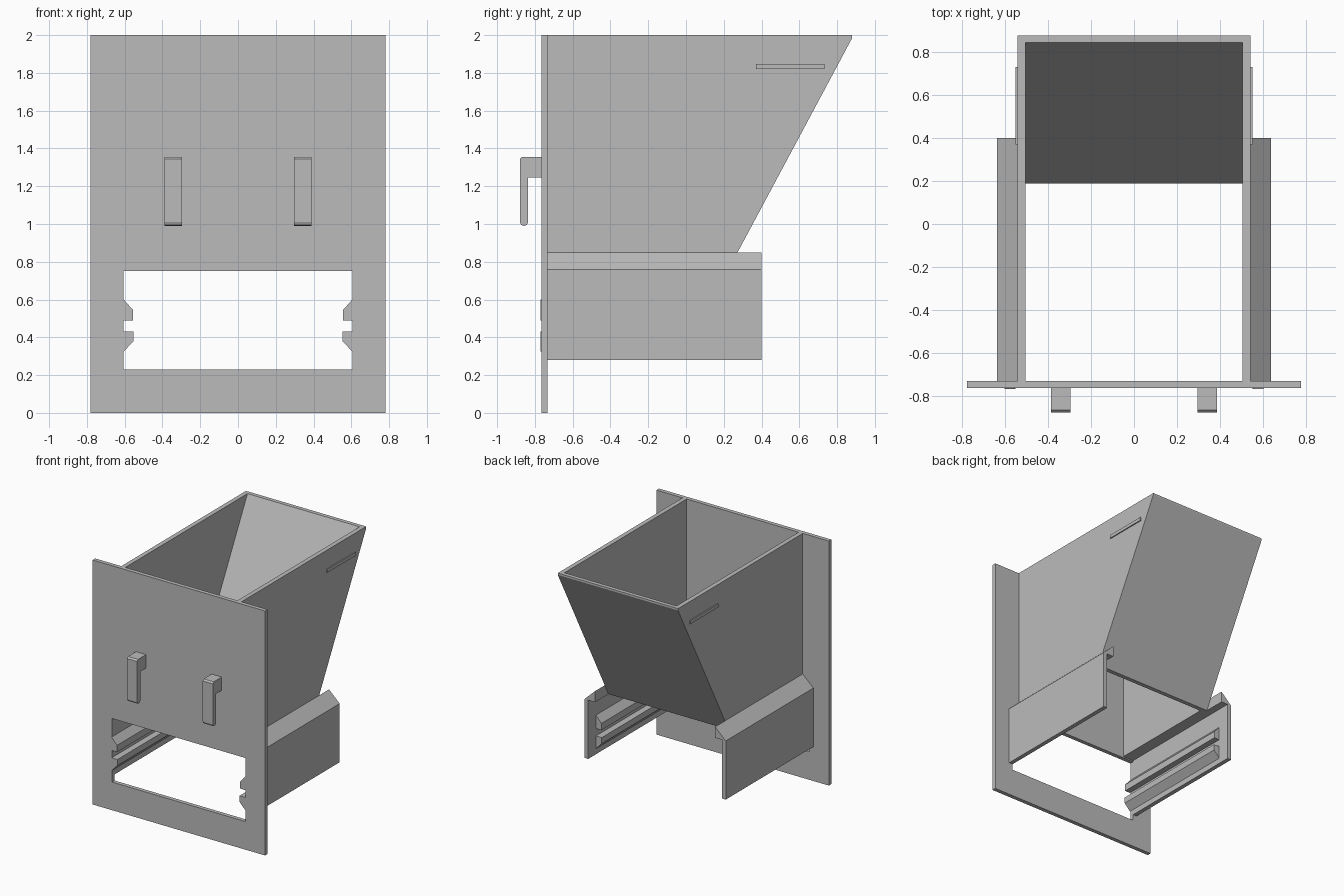
import bpy
import bmesh
from mathutils import Vector

cube = bpy.data.objects.get("Cube")
if cube:
    bpy.data.objects.remove(cube, do_unlink=True)

# Single plain grey material
GREY = (0.5, 0.5, 0.5, 1)
mat = bpy.data.materials.new("grey plastic")
mat.use_nodes = True
mat.diffuse_color = GREY
mat.node_tree.nodes["Principled BSDF"].inputs["Base Color"].default_value = GREY


def finish(name, bm):
    bmesh.ops.recalc_face_normals(bm, faces=bm.faces)
    mesh = bpy.data.meshes.new(name)
    bm.to_mesh(mesh)
    bm.free()
    mesh.materials.append(mat)
    obj = bpy.data.objects.new(name, mesh)
    bpy.context.scene.collection.objects.link(obj)
    return obj


def extrude(bm, faces, offset):
    new = bmesh.ops.extrude_face_region(bm, geom=faces, use_keep_orig=True)["geom"]
    verts = [v for v in new if isinstance(v, bmesh.types.BMVert)]
    bmesh.ops.translate(bm, verts=verts, vec=offset)


def prism(name, profile, axis, start, end):
    """Profile in the (y, z) plane for axis x, or the (x, z) plane for axis y."""
    bm = bmesh.new()
    if axis == "x":
        verts = [bm.verts.new((start, a, b)) for a, b in profile]
        offset = Vector((end - start, 0, 0))
    else:
        verts = [bm.verts.new((a, start, b)) for a, b in profile]
        offset = Vector((0, end - start, 0))
    extrude(bm, [bm.faces.new(verts)], offset)
    return finish(name, bm)


def rect(a0, a1, b0, b1):
    return [(a0, b0), (a1, b0), (a1, b1), (a0, b1)]


PANEL_FRONT, PANEL_BACK = -0.765, -0.732
HOPPER_IN, HOPPER_OUT, HOPPER_LOW = 0.507, 0.544, 0.76
PLATE_IN, PLATE_OUT = 0.605, 0.64

# Front panel with a rectangular opening
bm = bmesh.new()
outer = [bm.verts.new((x, PANEL_FRONT, z)) for x, z in rect(-0.78, 0.78, 0, 2)]
inner = [bm.verts.new((x, PANEL_FRONT, z)) for x, z in rect(-PLATE_IN, PLATE_IN, 0.23, 0.75)]
ring = []
for i in range(4):
    j = (i + 1) % 4
    ring.append(bm.faces.new((outer[i], outer[j], inner[j], inner[i])))
extrude(bm, ring, Vector((0, PANEL_BACK - PANEL_FRONT, 0)))
finish("front_panel", bm)

# Sloping back wall of the hopper
slope_outer = [(0.225, HOPPER_LOW), (0.88, 1.985), (0.88, 2)]
prism("hopper_back", slope_outer + [(0.847, 2), (0.19, HOPPER_LOW)],
      "x", -HOPPER_IN, HOPPER_IN)

# Section outlines shared by both sides
side_wall = [(PANEL_BACK, HOPPER_LOW)] + slope_outer + [(PANEL_BACK, 2)]
bracket = [(HOPPER_OUT, 0.85), (PLATE_OUT, 0.76), (PLATE_OUT, 0.28),
           (PLATE_IN, 0.28), (PLATE_IN, 0.76), (HOPPER_OUT, 0.76)]
upper_runner = [(PLATE_IN, 0.6), (0.556, 0.545), (0.556, 0.49), (PLATE_IN, 0.49)]
lower_runner = [(PLATE_IN, 0.43), (0.553, 0.43), (0.553, 0.38), (PLATE_IN, 0.325)]
hook = [(PANEL_FRONT, 1.355), (-0.868, 1.355), (-0.88, 1.343),
        (-0.88, 1.01), (-0.873, 0.995), (-0.858, 0.99), (-0.843, 0.995),
        (-0.836, 1.01), (-0.836, 1.245), (PANEL_FRONT, 1.245)]

for side, s in (("left", 1), ("right", -1)):
    def flip(points):
        return [(s * x, z) for x, z in points]

    # Hopper wall with its small grip rib
    prism(side + "_hopper_wall", side_wall, "x", s * HOPPER_IN, s * HOPPER_OUT)
    prism(side + "_grip_rib", rect(0.37, 0.733, 1.82, 1.847), "x",
          s * HOPPER_OUT, s * 0.553)
    # Drawer bracket and its two runners
    prism(side + "_bracket", flip(bracket), "y", PANEL_BACK, 0.4)
    prism(side + "_upper_runner", flip(upper_runner), "y", -0.77, 0.3)
    prism(side + "_lower_runner", flip(lower_runner), "y", -0.77, 0.3)
    # Hanging hook on the front
    prism(side + "_hook", hook, "x", s * 0.297, s * 0.388)
